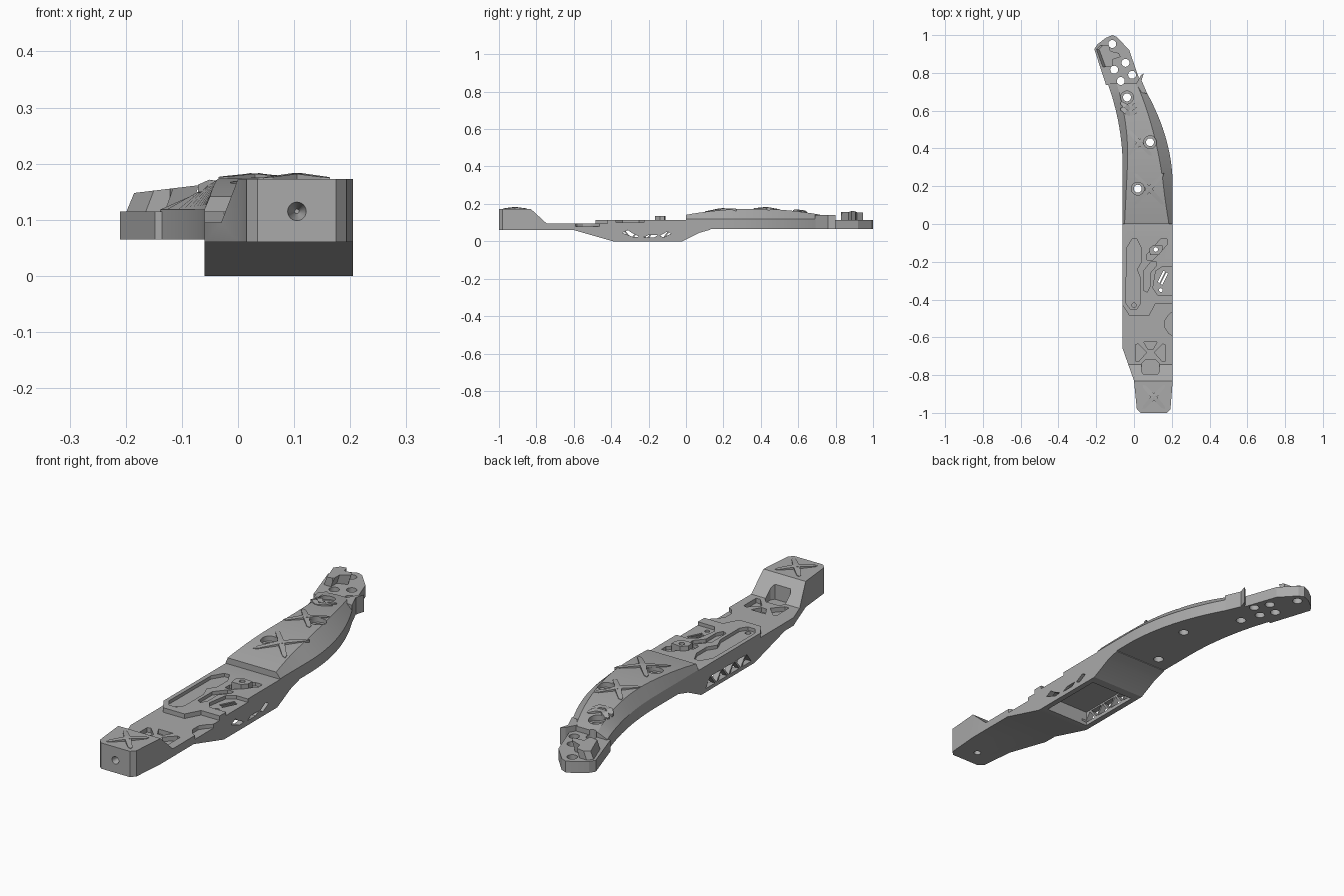
import bpy, bmesh, math
from mathutils import Vector

if "Cube" in bpy.data.objects:
    bpy.data.objects.remove(bpy.data.objects["Cube"])

grey = bpy.data.materials.new("matte_grey")
grey.use_nodes = True
grey.diffuse_color = (0.4, 0.4, 0.4, 1)
grey.node_tree.nodes["Principled BSDF"].inputs["Base Color"].default_value = (0.4, 0.4, 0.4, 1)


def finish(name, bm):
    bmesh.ops.recalc_face_normals(bm, faces=bm.faces)
    mesh = bpy.data.meshes.new(name)
    bm.to_mesh(mesh)
    bm.free()
    mesh.materials.append(grey)
    ob = bpy.data.objects.new(name, mesh)
    bpy.context.collection.objects.link(ob)
    return ob


def prism(name, pts, lo, hi, axis="z"):
    """Extrude an outline along z (points x,y) or along x (points y,z)."""
    bm = bmesh.new()
    put = (lambda p, h: (p[0], p[1], h)) if axis == "z" else (lambda p, h: (h, p[0], p[1]))
    rings = [[bm.verts.new(put(p, h)) for p in pts] for h in (lo, hi)]
    bm.faces.new(rings[0])
    bm.faces.new(rings[1])
    for i in range(len(pts)):
        j = (i + 1) % len(pts)
        bm.faces.new((rings[0][i], rings[0][j], rings[1][j], rings[1][i]))
    return finish(name, bm)


def disc(x, y, r, n=24):
    return [(x + r * math.cos(math.tau * i / n), y + r * math.sin(math.tau * i / n)) for i in range(n)]


def bar(a, b, w):
    """Outline of a straight slot from a to b."""
    a, b = Vector(a), Vector(b)
    s = (b - a).orthogonal().normalized() * w / 2
    return [a + s, b + s, b - s, a - s]


def boolean(target, tool, op="DIFFERENCE"):
    mod = target.modifiers.new("bool", "BOOLEAN")
    mod.operation, mod.object, mod.solver = op, tool, "EXACT"
    bpy.context.view_layer.objects.active = target
    bpy.ops.object.modifier_apply(modifier=mod.name)
    bpy.data.objects.remove(tool)


def cut(target, pts, lo, hi, axis="z"):
    boolean(target, prism("cutter", pts, lo, hi, axis), "DIFFERENCE")


def cone_cut(target, loc, r1, r2, depth, tilt=0):
    bpy.ops.mesh.primitive_cone_add(vertices=24, radius1=r1, radius2=r2, depth=depth,
                                    location=loc, rotation=(tilt, 0, 0))
    boolean(target, bpy.context.object)


# Front body: side profile trimmed by the plan outline
side = [(-1, .06), (-.6, .06), (-.39, 0), (-.02, 0), (.07, .045), (.13, .062), (.13, .1),
        (0, .115), (-.4, .115), (-.4, .095), (-.745, .095), (-.83, .173), (-1, .173)]
plan = [(.035, -1), (.175, -1), (.193, -.98), (.205, -.83), (.205, .2), (-.06, .2),
        (-.06, -.66), (0, -.83), (.015, -.98)]
body = prism("front_body", side, -.2, .3, "x")
boolean(body, prism("plan", plan, -.1, .3), "INTERSECT")
deck = [(-.06, 0), (-.06, -.43), (-.025, -.485), (.08, -.485), (.115, -.42), (.205, -.42), (.205, 0)]
boolean(body, prism("deck", deck, .06, .115), "UNION")

# Hollow underside and pierced side walls
cut(body, [(-.035, -.36), (.18, -.36), (.18, -.06), (-.035, -.06)], -.05, .065)
for i in range(7):
    y, up = -.335 + i * .042, i % 2
    base, tip = (.058, .016) if up else (.016, .058)
    cut(body, [(y - .032, base), (y + .032, base), (y, tip)], -.1, -.01, "x")
for pts in ([(-.34, .045), (-.31, .06), (-.29, .045), (-.25, .025), (-.28, .022)],
            [(-.23, .02), (-.2, .034), (-.15, .034), (-.17, .02)],
            [(-.14, .03), (-.1, .052), (-.08, .04), (-.12, .02)]):
    cut(body, pts, .15, .3, "x")

# Sunken panels in the deck
panels = [
    [(-.04, -.13), (-.01, -.08), (.015, -.08), (.04, -.13), (.04, -.2), (.015, -.24),
     (.035, -.29), (.035, -.42), (.015, -.45), (-.02, -.45), (-.042, -.42)],
    [(.05, -.25), (.09, -.2), (.12, -.2), (.12, -.22), (.085, -.26), (.085, -.33), (.07, -.36), (.05, -.35)],
    [(.115, -.25), (.15, -.225), (.22, -.225), (.22, -.375), (.125, -.375), (.1, -.34)],
    [(.14, -.08), (.175, -.08), (.175, -.11), (.1, -.19), (.07, -.19), (.07, -.16)]]
for pts in panels:
    cut(body, pts, .1, .2)
for pts in (bar((.13, -.31), (.16, -.25), .01), bar((.145, -.32), (.175, -.26), .01),
            disc(.142, -.35, .01), disc(.115, -.135, .012)):
    cut(body, pts, .04, .2)
cut(body, disc(0, -.43, .012), .085, .2)

# Notch in the side, braced recess and pocket in the front slope
cut(body, [(.22, -.45), (.185, -.48), (.165, -.51), (.165, -.55), (.185, -.58), (.22, -.6)], .078, .2)
cx, cy = .087, -.68
cut(body, [(cx - .035, cy + .055), (cx + .035, cy + .055), (cx + .012, cy + .015), (cx - .012, cy + .015)], .075, .2)
for s in (-1, 1):
    cut(body, [(cx + s * .08, cy + .04), (cx + s * .065, cy + .045), (cx + s * .02, cy),
               (cx + s * .06, cy - .045), (cx + s * .08, cy - .045)], .075, .2)
cut(body, [(.06, -.72), (.115, -.72), (.135, -.74), (.135, -.78), (.125, -.795),
           (.05, -.795), (.04, -.78), (.04, -.74)], .075, .2)

# Bolt holes in the front end
cone_cut(body, (.105, -.98, .115), .02, .004, .07, -math.pi / 2)
cone_cut(body, (.105, -.92, .07), .015, .015, .05)

# Raised catch on the deck
catch = prism("deck_catch", [(.085, -.165), (.13, -.165), (.15, -.14), (.15, -.115), (.105, -.11), (.08, -.13)], .09, .135)
cut(catch, disc(.115, -.135, .012), 0, .2)


# Rear grip: lofted curved sections with sloping shoulders
def crown(y):
    return .174 - .25 * (y - .36) ** 2


bm = bmesh.new()
rings = []
for i in range(23):
    y = .745 * i / 22
    left = -.06 - .4 * max(0, y - .3) ** 2
    right = .205 - .56 * max(0, y - .2) ** 2
    rings.append([bm.verts.new((x, y, z)) for x, z in (
        (left, .065), (right, .065), (right, .118),
        (right - .02 - .04 * math.sin(math.pi * y / .78), crown(y)),
        (left + .01 + .05 * y, crown(y)), (left, .118))])
for a, b in zip(rings, rings[1:]):
    for k in range(6):
        m = (k + 1) % 6
        bm.faces.new((a[k], a[m], b[m], b[k]))
bm.faces.new(rings[0])
bm.faces.new(rings[-1])
grip = finish("rear_grip", bm)
for x, y in ((.02, .187), (.085, .433), (-.037, .67)):
    cut(grip, disc(x, y, .021), 0, .3)
    cut(grip, disc(x, y, .034), crown(y) - .02, .3)
    if y < .2:
        cut(body, disc(x, y, .021), 0, .3)
hook = prism("grip_hook", [(.07, .69), (.04, .76), (.052, .8), (.035, .785), (.01, .74), (.02, .7)], .065, .14)

# Tail plate with its holes
tail = prism("tail_plate", [(-.148, .735), (.04, .735), (.02, .79), (-.025, .92), (-.09, .99), (-.115, 1),
                            (-.15, .985), (-.195, .95), (-.21, .925)], .065, .115)
clip = prism("tail_clip", [(-.205, .925), (-.17, .83), (-.135, .83), (-.135, .87), (-.09, .885),
                           (-.1, .905), (-.145, .915), (-.15, .945), (-.185, .945)], .1, .152)
for v in clip.data.vertices:  # lean the outer side inward
    if v.co.z > .14:
        v.co.x += .02
        v.co.z += .12 * (v.co.x + .15)
for x, y in ((-.115, .953), (-.045, .853), (-.105, .817), (-.01, .79), (-.07, .757)):
    for ob in (tail, grip, clip):
        cut(ob, disc(x, y, .021), 0, .3)


# Raised leaf shaped ribs, crossed or in chevrons
def leaf(name, x, y, z, length, angle, bend=0):
    bm = bmesh.new()
    u = Vector((math.cos(angle), math.sin(angle), 0))
    v = Vector((-u.y, u.x, 0))
    c = Vector((x, y, z))
    shape = [(-1, 0), (-.85, -.009), (0, -.013), (.85, -.009), (1, 0), (.85, .009), (0, .013), (-.85, .009)]
    low, top = [], []
    for t, w in shape:
        p = c + u * t * length + v * w
        if z > .1735 or y > 0:
            p.z = crown(p.y)
        low.append(bm.verts.new(p - Vector((0, 0, .01))))
        top.append(bm.verts.new(p + Vector((0, 0, .002 + .008 * (1 - abs(t))))))
    bm.faces.new(low)
    for i in range(8):
        j = (i + 1) % 8
        bm.faces.new((low[i], low[j], top[j], top[i]))
    bmesh.ops.triangulate(bm, faces=[bm.faces.new(top)])
    return finish(name, bm)


for name, x, y, size in (("front_cross", .105, -.915, .087), ("middle_cross", .08, .185, .115), ("rear_cross", .03, .43, .095)):
    for s in (-1, 1):
        rib = leaf(name, x, y, .173, size, s * math.radians(47))
        if y > 0:  # keep the bolt holes open
            for hx, hy in ((.02, .187), (.085, .433)):
                cut(rib, disc(hx, hy, .034), 0, .3)
for y in (.595, .625):
    for s in (-1, 1):
        leaf("chevron_rib", -.02 + s * .024, y, .17, .032, s * math.radians(35))

# Crisp edges on the curved parts
bpy.ops.object.select_all(action="DESELECT")
for ob in (body, grip, tail):
    ob.select_set(True)
bpy.context.view_layer.objects.active = grip
bpy.ops.object.shade_smooth_by_angle(angle=math.radians(20))
